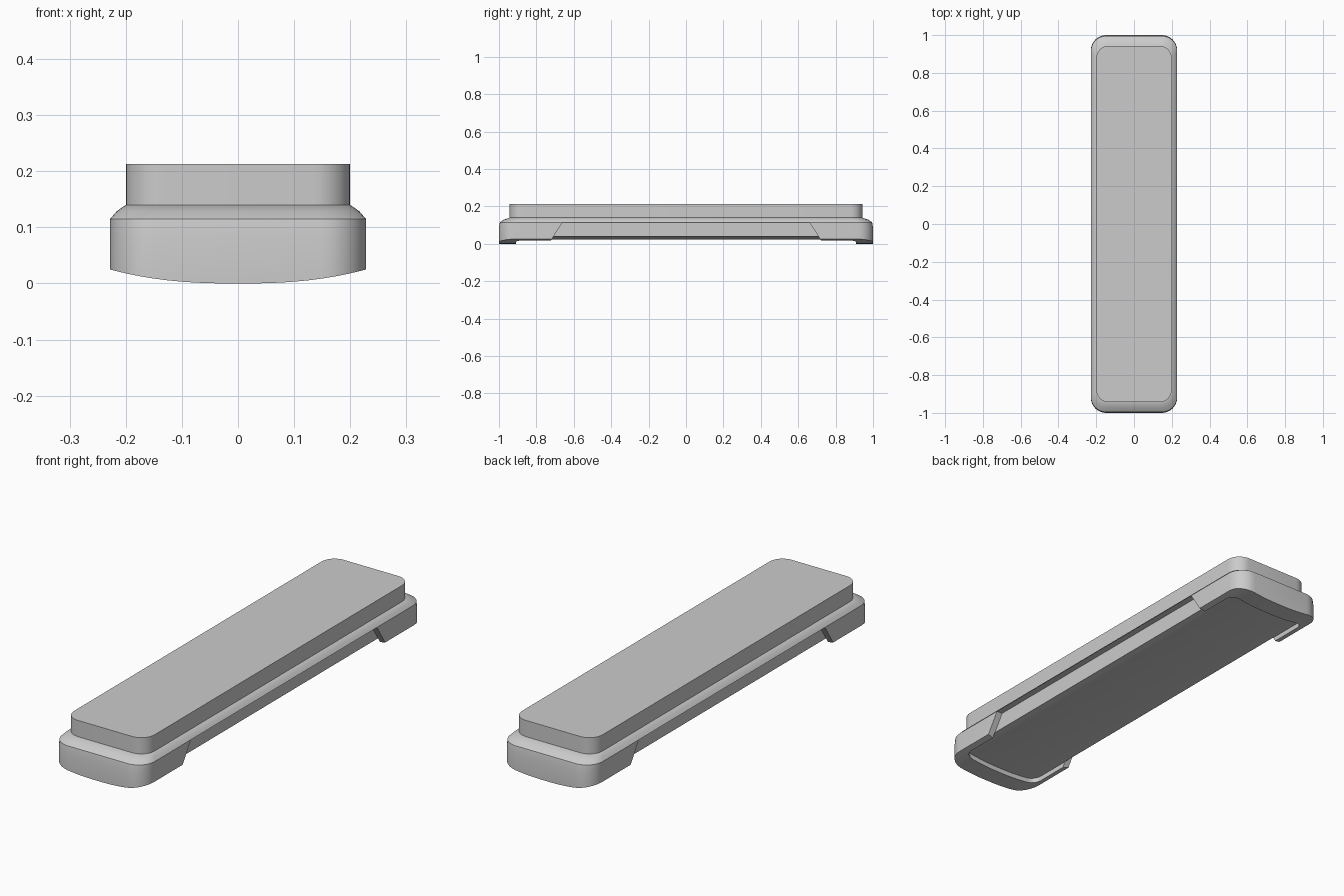
import bpy, bmesh, math

if "Cube" in bpy.data.objects:
    bpy.data.objects.remove(bpy.data.objects["Cube"], do_unlink=True)

HALF_WIDTH = 0.228
STONE_X, STONE_Y = 0.2, 0.943

grey = bpy.data.materials.new("light_grey")
grey.use_nodes = True
grey.diffuse_color = (0.6, 0.6, 0.6, 1)
grey.node_tree.nodes["Principled BSDF"].inputs["Base Color"].default_value = grey.diffuse_color


def loft(name, rings):
    """Closed solid through matching rings of points."""
    bm = bmesh.new()
    loops = [[bm.verts.new(p) for p in ring] for ring in rings]
    n = len(loops[0])
    for low, high in zip(loops, loops[1:]):
        for i in range(n):
            j = (i + 1) % n
            bm.faces.new((low[i], low[j], high[j], high[i]))
    bm.faces.new(loops[0][::-1])
    bm.faces.new(loops[-1])
    bmesh.ops.recalc_face_normals(bm, faces=bm.faces)
    mesh = bpy.data.meshes.new(name)
    bm.to_mesh(mesh)
    bm.free()
    mesh.materials.append(grey)
    obj = bpy.data.objects.new(name, mesh)
    bpy.context.collection.objects.link(obj)
    return obj


def rounded(hx, hy, z, r, steps=8):
    """Rounded rectangle ring at height z."""
    ring = []
    for q, (sx, sy) in enumerate([(1, 1), (-1, 1), (-1, -1), (1, -1)]):
        for i in range(steps + 1):
            a = math.pi / 2 * (q + i / steps)
            ring.append((sx * (hx - r) + r * math.cos(a), sy * (hy - r) + r * math.sin(a), z))
    return ring


def belly(name, lift, bottom, top):
    """Long block between flat heights, one side following the bowed underside."""
    xs = [0.25 * i / 10 for i in range(-10, 11)]
    curve = [(x, lift + 0.025 * (abs(x) / HALF_WIDTH) ** 2.5) for x in xs]
    flat = bottom if bottom is not None else top
    outline = curve + [(0.25, flat), (-0.25, flat)]
    return loft(name, [[(x, y, z) for x, z in outline] for y in (-1.1, 1.1)])


def activate(obj):
    bpy.ops.object.select_all(action="DESELECT")
    obj.select_set(True)
    bpy.context.view_layer.objects.active = obj


def combine(obj, cutter, operation):
    """Apply a boolean and discard the helper."""
    cutter.hide_render = True
    activate(obj)
    mod = obj.modifiers.new("cut", "BOOLEAN")
    mod.operation, mod.solver, mod.object = operation, "EXACT", cutter
    bpy.ops.object.modifier_apply(modifier=mod.name)
    bpy.data.objects.remove(cutter, do_unlink=True)


# Holder body with a sloped shoulder and bowed underside
holder = loft("holder", [
    rounded(HALF_WIDTH, 1.0, -0.02, 0.08),
    rounded(HALF_WIDTH, 1.0, 0.085, 0.08),
    rounded(HALF_WIDTH, 0.995, 0.115, 0.08),
    rounded(0.216, 0.974, 0.129, 0.075),
    rounded(STONE_X, STONE_Y, 0.14, 0.065)])
combine(holder, belly("belly_block", 0, None, 0.3), "INTERSECT")

# Shallow recess underneath, leaving a rim at both ends
recess = loft("recess_cutter", [rounded(STONE_X, 0.91, z, 0.04) for z in (-0.05, 0.1)])
combine(recess, belly("recess_ceiling", 0.022, -0.1, None), "INTERSECT")
combine(holder, recess, "DIFFERENCE")

# Finger cutouts along both sides
for side in (-1, 1):
    outline = [(-0.753, -0.03), (0.753, -0.03), (0.66, 0.115), (-0.66, 0.115)]
    cutout = loft("cutout_cutter", [[(side * x, y, z) for y, z in outline] for x in (0.199, 0.3)])
    combine(holder, cutout, "DIFFERENCE")

# Stone block
stone = loft("stone", [rounded(STONE_X, STONE_Y, z, 0.065) for z in (0.139, 0.213)])

for obj in (holder, stone):
    activate(obj)
    bpy.ops.object.shade_smooth_by_angle(angle=math.radians(35))
